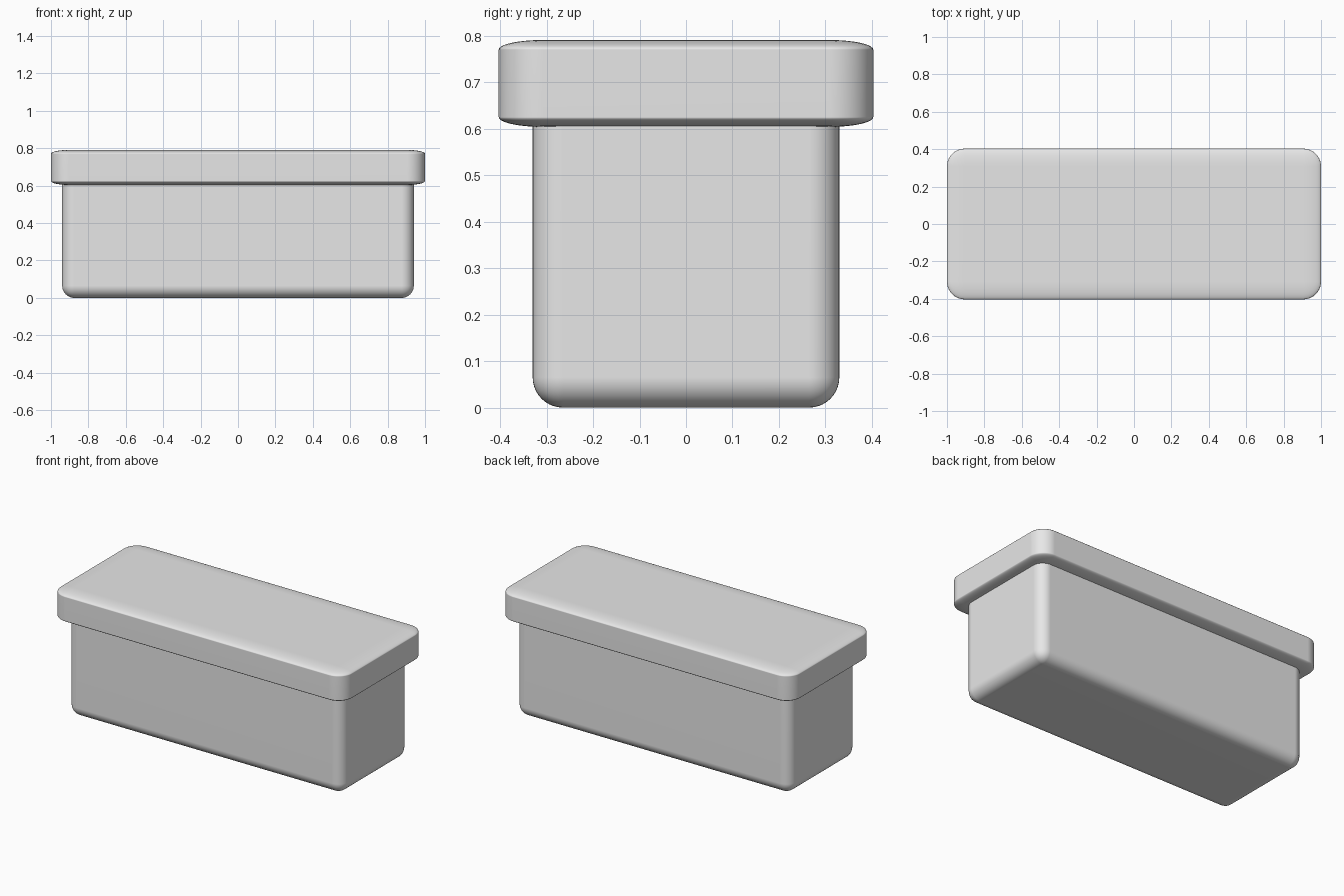
import bpy
import bmesh
import math
from mathutils import Vector

cube = bpy.data.objects.get("Cube")
if cube:
    bpy.data.objects.remove(cube, do_unlink=True)


def make_material(name, rgba):
    mat = bpy.data.materials.new(name)
    mat.use_nodes = True
    mat.diffuse_color = rgba
    mat.node_tree.nodes["Principled BSDF"].inputs["Base Color"].default_value = rgba
    return mat


def rounded_box(name, size, bottom, radius, mat, squash=1.0, segments=10):
    """Box with rounded edges; squash flattens the rounding vertically."""
    bm = bmesh.new()
    bmesh.ops.create_cube(bm, size=1)
    bmesh.ops.scale(bm, vec=Vector((size[0], size[1], size[2] / squash)), verts=bm.verts)
    bmesh.ops.bevel(bm, geom=bm.edges[:], offset=radius, offset_type='OFFSET',
                    segments=segments, profile=0.5, affect='EDGES', clamp_overlap=True)
    bmesh.ops.scale(bm, vec=Vector((1, 1, squash)), verts=bm.verts)
    bmesh.ops.recalc_face_normals(bm, faces=bm.faces)
    mesh = bpy.data.meshes.new(name)
    bm.to_mesh(mesh)
    bm.free()
    mesh.materials.append(mat)

    obj = bpy.data.objects.new(name, mesh)
    obj.location.z = bottom + size[2] / 2
    bpy.context.collection.objects.link(obj)

    # Smooth rounding with clean flat sides
    bpy.ops.object.select_all(action='DESELECT')
    obj.select_set(True)
    bpy.context.view_layer.objects.active = obj
    bpy.ops.object.shade_smooth_by_angle(angle=math.radians(60))
    normals = obj.modifiers.new("Flat side normals", 'WEIGHTED_NORMAL')
    normals.keep_sharp = True
    return obj


grey = make_material("light grey", (0.8, 0.8, 0.8, 1))

# Container, its rounded top hidden inside the lid
rounded_box("container", (1.88, 0.66, 0.71), 0, 0.065, grey)

# Overhanging lid with wide, shallow rounding
rounded_box("lid", (2, 0.806, 0.187), 0.604, 0.095, grey, squash=0.22)
